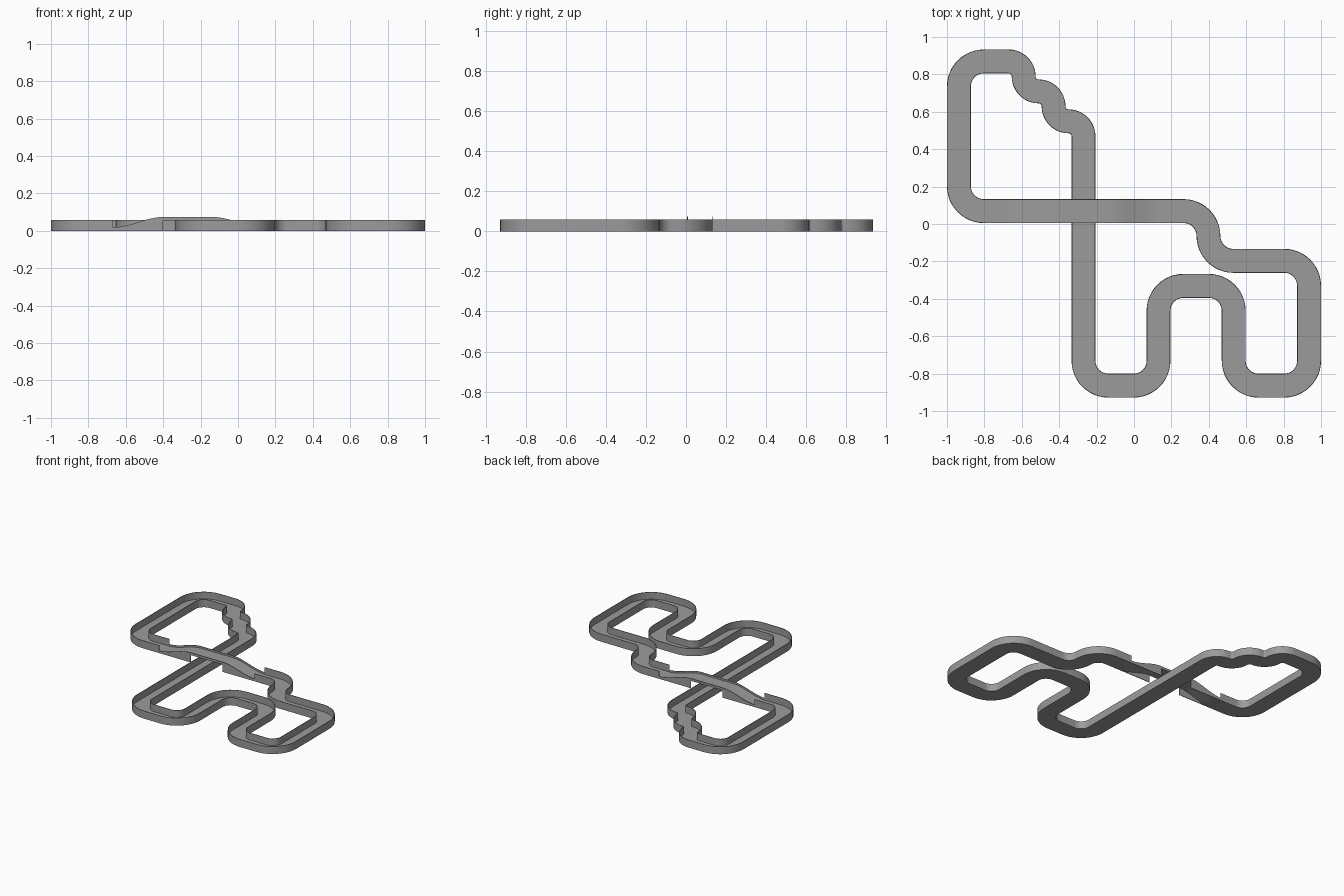
import bpy, bmesh, math
from mathutils import Vector

cube = bpy.data.objects.get("Cube")
if cube:
    bpy.data.objects.remove(cube, do_unlink=True)

HALF, THICK = 0.064, 0.004          # half track width, sheet thickness
FLOOR, WALL, LIP = 0.005, 0.058, 0.014
RISE = 0.055                        # bridge deck rise
MID_Y = 0.069

grey = bpy.data.materials.new("track grey")
grey.use_nodes = True
COLOUR = (0.33, 0.33, 0.33, 1)
grey.diffuse_color = COLOUR
grey.node_tree.nodes["Principled BSDF"].inputs["Base Color"].default_value = COLOUR


def rounded_path(corners, steps=12):
    """Turn (x, y, radius) corners into (point, direction) stations with arcs."""
    pts = [Vector(c[:2]) for c in corners]
    path = [(pts[0], (pts[1] - pts[0]).normalized())]
    for i in range(1, len(pts) - 1):
        d_in = (pts[i] - pts[i - 1]).normalized()
        d_out = (pts[i + 1] - pts[i]).normalized()
        r = corners[i][2]
        centre = pts[i] - d_in * r + d_out * r
        for k in range(steps + 1):
            a = math.pi / 2 * k / steps
            p = centre - d_out * r * math.cos(a) + d_in * r * math.sin(a)
            if (p - path[-1][0]).length > 0.002:
                path.append((p, d_in * math.cos(a) + d_out * math.sin(a)))
    path.append((pts[-1], (pts[-1] - pts[-2]).normalized()))
    return path


def sweep(name, path, section):
    """Sweep a rectangle; section(point) gives side offsets and heights."""
    bm = bmesh.new()
    rings = []
    for p, d in path:
        side = Vector((-d.y, d.x))
        u0, u1, z0, z1 = section(p)
        rings.append([bm.verts.new((*(p + side * u), z))
                      for u, z in ((u0, z0), (u1, z0), (u1, z1), (u0, z1))])
    for a, b in zip(rings, rings[1:]):
        for k in range(4):
            n = (k + 1) % 4
            bm.faces.new((a[k], a[n], b[n], b[k]))
    bm.faces.new(rings[0])
    bm.faces.new(rings[-1])
    bmesh.ops.recalc_face_normals(bm, faces=bm.faces)
    mesh = bpy.data.meshes.new(name)
    bm.to_mesh(mesh)
    bm.free()
    mesh.materials.append(grey)
    obj = bpy.data.objects.new(name, mesh)
    bpy.context.collection.objects.link(obj)
    bpy.ops.object.select_all(action="DESELECT")
    obj.select_set(True)
    bpy.context.view_layer.objects.active = obj
    bpy.ops.object.shade_smooth_by_angle(angle=math.radians(30))


SIDES = {"left": (HALF - THICK, HALF), "right": (-HALF, THICK - HALF)}

# Ground track: wide bends, with a tight chicane before the last loop
WIDE, TIGHT = 0.133, 0.08
X0, X1 = -0.667, 0.133              # bridge ends
loop = [(X1, MID_Y, 0), (0.398, MID_Y, WIDE), (0.398, -0.197, WIDE),
        (0.936, -0.197, WIDE), (0.936, -0.864, WIDE), (0.533, -0.864, WIDE),
        (0.533, -0.331, WIDE), (0.131, -0.331, WIDE), (0.131, -0.864, WIDE),
        (-0.27, -0.864, WIDE), (-0.27, 0.549, TIGHT), (-0.43, 0.549, TIGHT),
        (-0.43, 0.709, TIGHT), (-0.59, 0.709, TIGHT), (-0.59, 0.869, TIGHT),
        (-0.936, 0.869, WIDE), (-0.936, MID_Y, WIDE), (X0, MID_Y, 0)]
track = rounded_path(loop)
sweep("track_floor", track, lambda p: (-HALF, HALF, 0, FLOOR))
for side, (a, b) in SIDES.items():
    sweep(f"track_{side}_wall", track, lambda p: (a, b, FLOOR, WALL))

# Bridge: S-shaped ramps either side of a level span
RAMP = (X1 - X0) / 3


def deck_height(x):
    t = max(0, min(1, min(x - X0, X1 - x) / RAMP))
    return FLOOR + RISE * t * t * (3 - 2 * t)


def straight(x0, x1, steps=16):
    return [(Vector((x0 + (x1 - x0) * k / steps, MID_Y)), Vector((1, 0)))
            for k in range(steps + 1)]


sweep("bridge_deck", straight(X0, X1, 48),
      lambda p: (THICK - HALF, HALF - THICK,
                 deck_height(p.x) - THICK, deck_height(p.x)))
for side, (a, b) in SIDES.items():
    # Ramp sides reach the ground; the span only has a low kerb
    for part, x in (("up_ramp", X0), ("down_ramp", X1 - RAMP)):
        sweep(f"{part}_{side}_side", straight(x, x + RAMP),
              lambda p: (a, b, 0, deck_height(p.x) + LIP))
    sweep(f"span_{side}_kerb", straight(X0 + RAMP, X1 - RAMP, 1),
          lambda p: (a, b, deck_height(p.x) - THICK, deck_height(p.x) + LIP))
